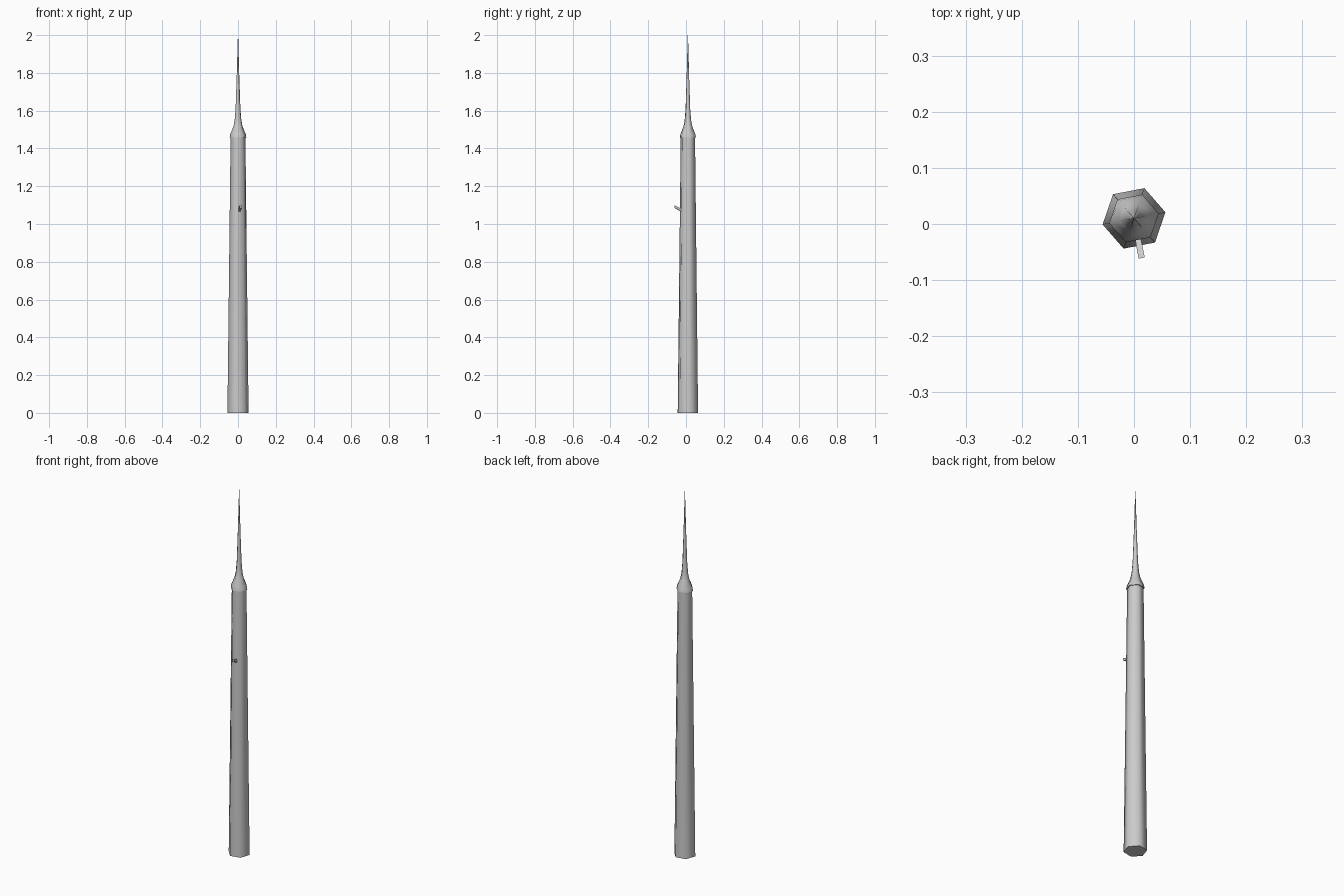
import bpy, bmesh
from math import cos, sin, radians
from mathutils import Vector

if "Cube" in bpy.data.objects:
    bpy.data.objects.remove(bpy.data.objects["Cube"])

CENTRE = Vector((0, 0.01, 0))
TURN = 11  # degrees the hexagon is rotated


def finish(name, bm, smooth=True):
    bmesh.ops.recalc_face_normals(bm, faces=bm.faces)
    me = bpy.data.meshes.new(name)
    bm.to_mesh(me)
    bm.free()
    ob = bpy.data.objects.new(name, me)
    bpy.context.collection.objects.link(ob)
    if smooth:
        bpy.ops.object.select_all(action='DESELECT')
        ob.select_set(True)
        bpy.context.view_layer.objects.active = ob
        bpy.ops.object.shade_smooth_by_angle(angle=radians(65))
    return ob


def loft(name, rings, sections, smooth=True):
    """Skin matching rings and cap both ends."""
    bm = bmesh.new()
    loops = [[bm.verts.new(p) for p in ring] for ring in rings]
    n = len(loops[0])
    for a, b in zip(loops, loops[1:]):
        for i in range(n):
            j = (i + 1) % n
            bm.faces.new((a[i], a[j], b[j], b[i]))
    bm.faces.new(loops[0][::-1])
    bm.faces.new(loops[-1])
    return finish(name, bm, smooth)


def hex_ring(r, z):
    return [CENTRE + Vector((r * cos(radians(TURN + 60 * i)),
                             r * sin(radians(TURN + 60 * i)), z)) for i in range(6)]


# Tapered hexagonal shaft
shaft = [(0.057, 0), (0.040, 1.46)]
loft("shaft", [hex_ring(r, z) for r, z in shaft], 6)

# Flared spike tip with a slight overhang
spike = [(0.045, 1.458), (0.042, 1.475), (0.025, 1.515), (0.018, 1.55),
         (0.013, 1.61), (0.007, 1.78), (0.0008, 2.0)]
loft("spike", [hex_ring(r, z) for r, z in spike], 6)

# Small upturned peg on the front face
out = Vector((cos(radians(TURN - 90)), sin(radians(TURN - 90)), 0))
side = Vector((-out.y, out.x, 0))


def peg_ring(dist, low, high, half):
    base = CENTRE + out * dist
    return [base + side * s * half + Vector((0, 0, z))
            for s, z in ((-1, low), (1, low), (1, high), (-1, high))]


peg = [(0.034, 1.062, 1.081, 0.005), (0.058, 1.078, 1.092, 0.0055),
       (0.072, 1.085, 1.098, 0.0055)]
loft("peg", [peg_ring(*p) for p in peg], 4, smooth=False)
